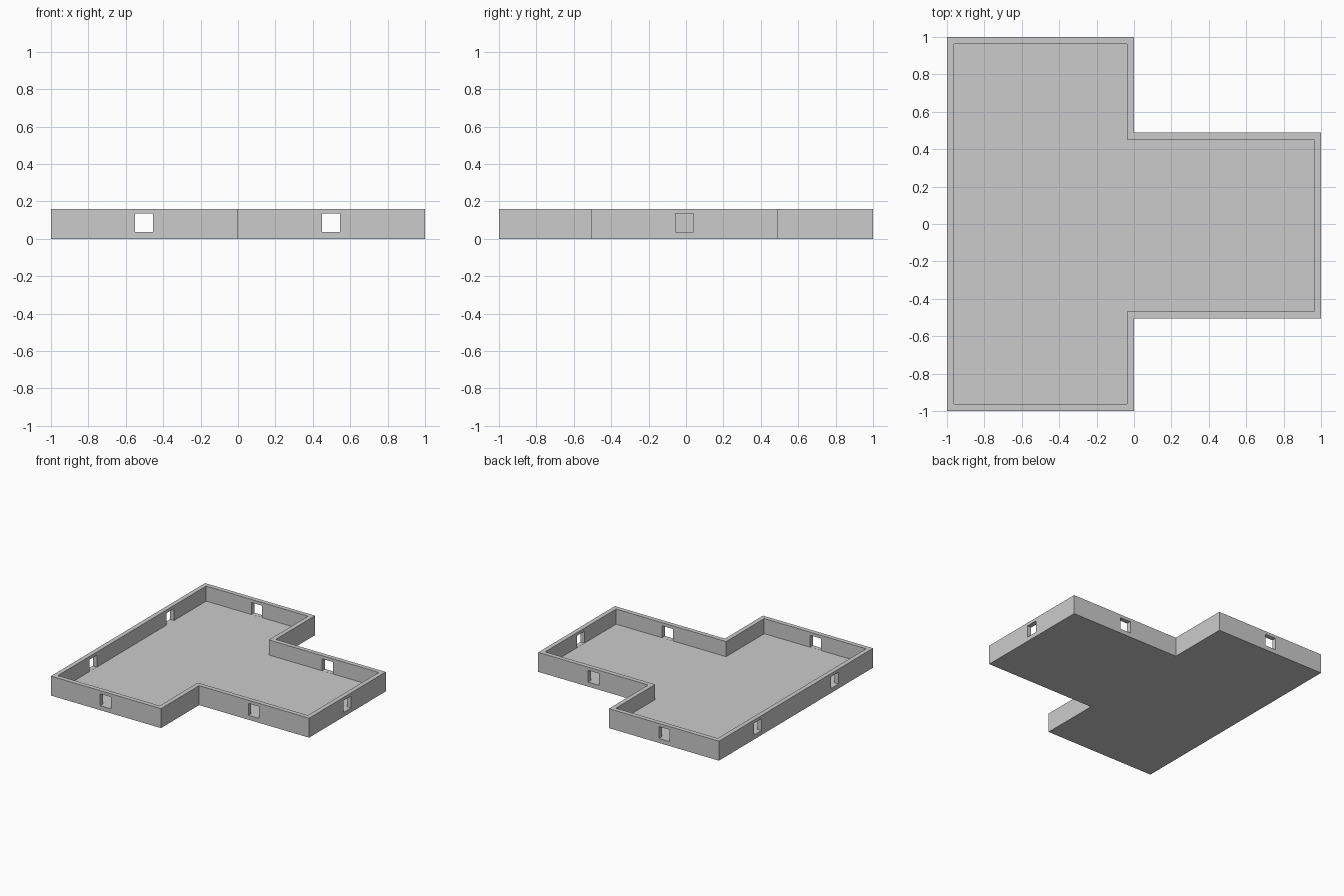
import bpy, bmesh
from mathutils import Matrix, Vector

if "Cube" in bpy.data.objects:
    bpy.data.objects.remove(bpy.data.objects["Cube"])

HEIGHT, WALL, FLOOR = 0.16, 0.037, 0.036
OUTLINE = [(-1, -1), (0, -1), (0, -0.505), (1, -0.505),
           (1, 0.49), (0, 0.49), (0, 1), (-1, 1)]
# Centres of the square openings, on the outer wall faces: x, y
OPENINGS = [(-0.503, -1), (0.497, -0.505), (-0.503, 1), (0.497, 0.49),
            (1, -0.008), (-1, -0.505), (-1, 0.495)]
OPEN_SIZE, OPEN_Z = 0.098, (0.0365, 0.134)


def to_object(name, bm):
    mesh = bpy.data.meshes.new(name)
    bm.to_mesh(mesh)
    bm.free()
    obj = bpy.data.objects.new(name, mesh)
    bpy.context.collection.objects.link(obj)
    return obj


# T-shaped tray: extrude the outline, then inset and sink the top to form walls
bm = bmesh.new()
base = bm.faces.new([bm.verts.new((x, y, 0)) for x, y in OUTLINE])
ext = bmesh.ops.extrude_face_region(bm, geom=[base], use_keep_orig=True)
top_verts = [g for g in ext["geom"] if isinstance(g, bmesh.types.BMVert)]
top = next(g for g in ext["geom"] if isinstance(g, bmesh.types.BMFace))
bmesh.ops.translate(bm, verts=top_verts, vec=(0, 0, HEIGHT))
bmesh.ops.recalc_face_normals(bm, faces=bm.faces)
bmesh.ops.inset_region(bm, faces=[top], thickness=WALL, use_even_offset=True)
well = bmesh.ops.extrude_face_region(bm, geom=[top])
well_verts = [g for g in well["geom"] if isinstance(g, bmesh.types.BMVert)]
bmesh.ops.translate(bm, verts=well_verts, vec=(0, 0, FLOOR - HEIGHT))
if top.is_valid:
    bmesh.ops.delete(bm, geom=[top], context='FACES_ONLY')
bmesh.ops.recalc_face_normals(bm, faces=bm.faces)
tray = to_object("walled_floor", bm)

# Doorway cutters, one box through each wall
bm = bmesh.new()
for x, y in OPENINGS:
    side = abs(x) == 1
    size = Vector((0.16 if side else OPEN_SIZE, OPEN_SIZE if side else 0.16,
                   OPEN_Z[1] - OPEN_Z[0]))
    bmesh.ops.create_cube(bm, size=1, matrix=Matrix.Translation(
        (x, y, sum(OPEN_Z) / 2)) @ Matrix.Diagonal(size).to_4x4())
cutter = to_object("doorway_cutter", bm)
cutter.hide_render = True

# Cut the doorways, then drop the helper
mod = tray.modifiers.new("doorways", 'BOOLEAN')
mod.operation = 'DIFFERENCE'
mod.solver = 'EXACT'
mod.object = cutter
bpy.context.view_layer.objects.active = tray
bpy.ops.object.modifier_apply(modifier=mod.name)
bpy.data.objects.remove(cutter)
